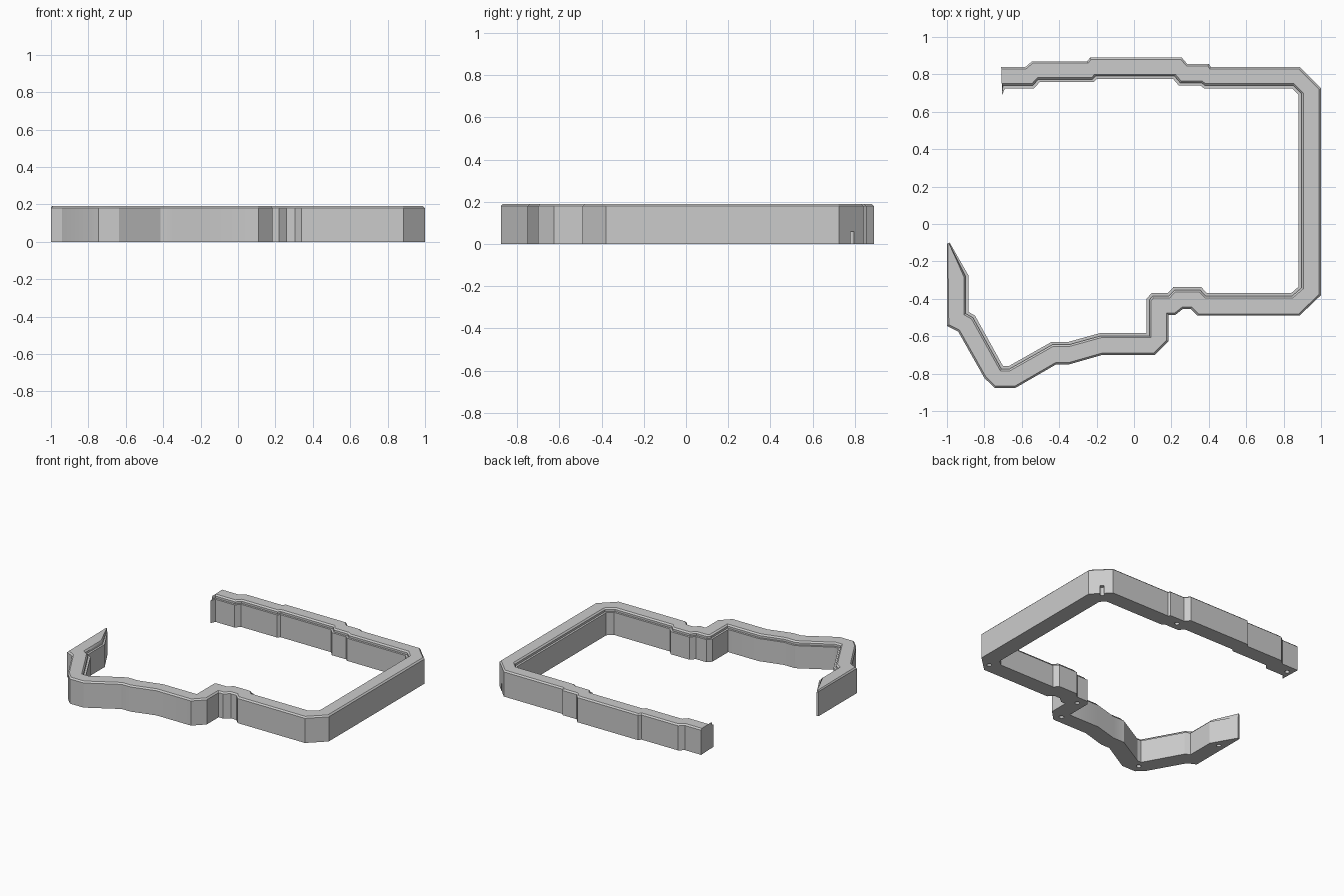
import bpy
import bmesh
from mathutils import Vector

if "Cube" in bpy.data.objects:
    bpy.data.objects.remove(bpy.data.objects["Cube"])

# Plan of the outer wall face, from the back end round to the left end
OUTER = [(-.71, .84), (-.58, .84), (-.545, .87), (-.25, .87), (-.235, .89),
         (.255, .89), (.285, .855), (.4, .855), (.41, .84), (.885, .84),
         (1, .725), (1, -.38), (.885, -.49), (.34, -.49), (.305, -.455),
         (.26, -.455), (.22, -.487), (.185, -.487), (.185, -.625),
         (.11, -.7), (-.17, -.7), (-.345, -.75), (-.415, -.75),
         (-.635, -.877), (-.745, -.877), (-.8, -.823), (-.94, -.575),
         (-1, -.545), (-1, -.105)]

# Plan of the inner wall face, in the same direction
INNER = [(-.705, .69), (-.69, .725), (-.535, .725), (-.505, .758),
         (-.215, .758), (-.2, .775), (.21, .775), (.24, .74), (.355, .74),
         (.375, .725), (.845, .725), (.88, .69), (.88, -.335), (.84, -.37),
         (.39, -.37), (.36, -.338), (.21, -.338), (.18, -.37), (.093, -.37),
         (.067, -.4), (.067, -.583), (-.18, -.583), (-.35, -.63),
         (-.44, -.63), (-.67, -.76), (-.7, -.76), (-.85, -.49),
         (-.885, -.47), (-.885, -.275), (-.985, -.1)]

# Peg holes in the underside
HOLES = [(.93, .78), (.9, -.42), (.3, .8), (-.67, .78), (.13, -.43),
         (.09, -.64), (-.72, -.81), (-.95, -.26)]

HEIGHT = .19
SHOULDER = .18
LEDGE = .165
LEDGE_WIDTH = .015
BEVEL = .01


def offset(path, other, distance, side):
    """Move a plan path into the wall with mitred corners."""
    pts = [Vector(p) for p in path]
    result = []
    for i, p in enumerate(pts):
        if i in (0, len(pts) - 1):
            across = Vector(other[0 if i == 0 else -1]) - p
            result.append(p + across.normalized() * min(distance, across.length * .3))
            continue
        before = (p - pts[i - 1]).normalized()
        after = (pts[i + 1] - p).normalized()
        n1 = Vector((-before.y, before.x)) * side
        n2 = Vector((-after.y, after.x)) * side
        result.append(p + (n1 + n2) * distance / (1 + n1.dot(n2)))
    return result


def make_object(name, bm, material):
    bmesh.ops.recalc_face_normals(bm, faces=bm.faces)
    mesh = bpy.data.meshes.new(name)
    bm.to_mesh(mesh)
    bm.free()
    mesh.materials.append(material)
    obj = bpy.data.objects.new(name, mesh)
    bpy.context.collection.objects.link(obj)
    return obj


grey = bpy.data.materials.new("light_grey")
grey.use_nodes = True
grey.diffuse_color = (.6, .6, .6, 1)
grey.node_tree.nodes["Principled BSDF"].inputs["Base Color"].default_value = grey.diffuse_color

# Wall section as levels: outer inset, outer height, inner inset, inner height
LEVELS = [(0, 0, 0, 0),
          (0, SHOULDER, 0, LEDGE),
          (0, SHOULDER, LEDGE_WIDTH, LEDGE),
          (0, SHOULDER, LEDGE_WIDTH, SHOULDER),
          (BEVEL, HEIGHT, LEDGE_WIDTH + BEVEL, HEIGHT)]

# Stepped perimeter wall
bm = bmesh.new()
rings = []
for out_d, out_z, in_d, in_z in LEVELS:
    outer = offset(OUTER, INNER, out_d, -1)
    inner = offset(INNER, OUTER, in_d, 1)
    ring = [bm.verts.new((p.x, p.y, out_z)) for p in outer]
    ring += [bm.verts.new((p.x, p.y, in_z)) for p in reversed(inner)]
    rings.append(ring)
for low, high in zip(rings, rings[1:]):
    for i in range(len(low)):
        j = (i + 1) % len(low)
        bm.faces.new((low[i], low[j], high[j], high[i]))
bm.faces.new(rings[0])
bm.faces.new(rings[-1])
bmesh.ops.remove_doubles(bm, verts=bm.verts, dist=.0001)
wall = make_object("perimeter_wall", bm, grey)

# Cutter for the peg holes
bm = bmesh.new()
for x, y in HOLES:
    made = bmesh.ops.create_cone(bm, cap_ends=True, segments=20,
                                 radius1=.016, radius2=.016, depth=.12)
    bmesh.ops.translate(bm, verts=made["verts"], vec=(x, y, 0))
cutter = make_object("peg_hole_cutter", bm, grey)
cutter.hide_render = True
cutter.hide_viewport = True

cut = wall.modifiers.new("peg_holes", "BOOLEAN")
cut.operation = "DIFFERENCE"
cut.solver = "EXACT"
cut.object = cutter

# Soft shading on shallow bends, crisp edges elsewhere
bpy.context.view_layer.objects.active = wall
wall.select_set(True)
bpy.ops.object.modifier_apply(modifier=cut.name)
bpy.data.objects.remove(cutter)
bpy.ops.object.shade_smooth_by_angle(angle=.5)
